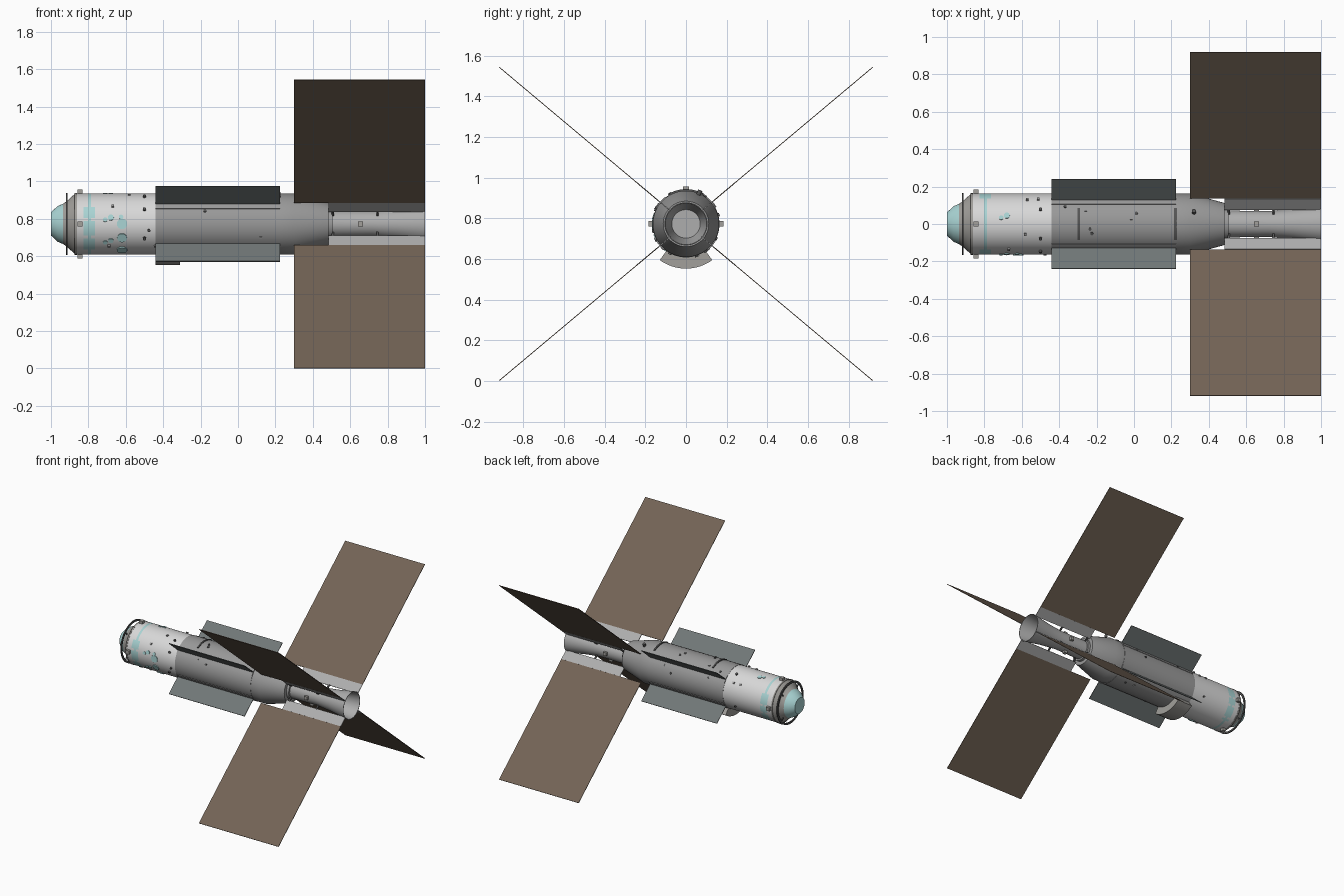
import bpy, bmesh, math, random
from mathutils import Matrix

AXIS_Z = 0.773   # height of the long axis of the station
R = 0.163        # main hull radius
WINGS = (40, 140, 220, 320)
random.seed(4)

cube = bpy.data.objects.get("Cube")
if cube:
    bpy.data.objects.remove(cube)


def material(name, r, g, b):
    m = bpy.data.materials.new(name)
    m.diffuse_color = (r, g, b, 1)
    m.use_nodes = True
    m.node_tree.nodes["Principled BSDF"].inputs["Base Color"].default_value = (r, g, b, 1)
    return m


WHITE = material("hull white", 0.69, 0.69, 0.69)
GREY = material("jacket grey", 0.32, 0.32, 0.32)
TUBE = material("tube grey", 0.42, 0.42, 0.42)
TEAL = material("pale teal", 0.40, 0.66, 0.66)
BROWN = material("panel brown", 0.17, 0.125, 0.092)
SLATE = material("radiator slate", 0.165, 0.185, 0.185)
DARK = material("dark fitting", 0.09, 0.09, 0.09)
TAN = material("fitting grey", 0.36, 0.35, 0.33)
parts = []


def finish(name, bm, mats):
    bmesh.ops.recalc_face_normals(bm, faces=bm.faces)
    mesh = bpy.data.meshes.new(name)
    bm.to_mesh(mesh)
    bm.free()
    for m in mats:
        mesh.materials.append(m)
    ob = bpy.data.objects.new(name, mesh)
    bpy.context.collection.objects.link(ob)
    parts.append(ob)
    return ob


def lathe(name, profile, mats, rule=None, start=0, sweep=360, closed=False, caps=False, steps=64):
    """Turn an (x, radius) profile about the long axis; rule(segment, angle) picks a material."""
    bm = bmesh.new()
    full = sweep == 360
    count = steps if full else steps + 1
    rings = []
    for i in range(count):
        a = math.radians(start + sweep * i / steps)
        rings.append([bm.verts.new((x, r * math.cos(a), AXIS_Z + r * math.sin(a))) for x, r in profile])
    n = len(profile)
    for i in range(steps):
        p, q = rings[i], rings[(i + 1) % count]
        for j in range(n if closed else n - 1):
            k = (j + 1) % n
            f = bm.faces.new((p[j], p[k], q[k], q[j]))
            if rule:
                f.material_index = rule(j, start + sweep * (i + 0.5) / steps)
    if closed and not full:
        bm.faces.new(rings[0])
        bm.faces.new(rings[-1])
    if caps:
        for j in (0, n - 1):
            f = bm.faces.new([ring[j] for ring in rings])
            f.material_index = rule(min(j, n - 2), 0) if rule else 0
    return finish(name, bm, mats)


def arc(name, x0, x1, r0, r1, mat, mid=0, half=180, steps=16):
    """Solid ring, or part of one centred on the angle mid."""
    profile = [(x0, r0), (x1, r0), (x1, r1), (x0, r1)]
    return lathe(name, profile, [mat], start=mid - half, sweep=2 * half, closed=True, steps=steps)


def radial(angle, x, r):
    return (Matrix.Translation((x, 0, AXIS_Z)) @ Matrix.Rotation(math.radians(angle), 4, "X")
            @ Matrix.Translation((0, r, 0)))


def box(name, x0, x1, r0, r1, thick, angle, mat):
    bm = bmesh.new()
    size = Matrix.Diagonal((x1 - x0, r1 - r0, thick, 1))
    bmesh.ops.create_cube(bm, size=1, matrix=radial(angle, (x0 + x1) / 2, (r0 + r1) / 2) @ size)
    return finish(name, bm, [mat])


def disc(name, x, angle, radius, mat, r=R, depth=0.009):
    bm = bmesh.new()
    turn = Matrix.Rotation(math.pi / 2, 4, "X")
    bmesh.ops.create_cone(bm, cap_ends=True, segments=16, radius1=radius, radius2=radius,
                          depth=depth, matrix=radial(angle, x, r) @ turn)
    return finish(name, bm, [mat])


# Nose: teal docking cap, then a grey shoulder
lathe("nose", [(-1, 0.062), (-0.965, 0.095), (-0.935, 0.108), (-0.915, 0.122), (-0.87, R)],
      [TEAL, TAN], lambda j, a: int(j > 1), caps=True)
arc("nose_hoop", -0.919, -0.911, 0.15, 0.165, DARK, steps=64)
for a in range(45, 360, 90):
    box("hoop_strut", -0.917, -0.911, 0.118, 0.152, 0.008, a, DARK)


# Forward hull with a patchy teal band, wider on the flanks
def band(j, a):
    s = math.sin(math.radians(a))
    wide = -0.9 < s < 0.55 and int(a / 5.625) % 6 != 0
    return int(j == 2 or (j in (1, 3) and wide))


lathe("forward_hull", [(-0.87, R), (-0.825, R), (-0.803, R), (-0.785, R), (-0.765, R), (-0.44, R)],
      [WHITE, TEAL], band)
arc("front_rim", -0.873, -0.862, 0.155, 0.165, TAN, steps=64)

# Jacketed mid hull and rear cone
lathe("mid_hull", [(-0.44, R), (-0.44, 0.165), (0.225, 0.165), (0.225, R), (0.3, R),
                   (0.485, 0.112), (0.485, 0.06)], [GREY])

# Tail tube, flared and open at the back
lathe("tail_tube", [(0.47, 0.072), (0.72, 0.069), (0.85, 0.082), (1, 0.106), (1, 0.102),
                    (0.85, 0.078), (0.8, 0.07)], [TUBE], caps=True)
arc("tail_collar", 0.485, 0.505, 0.06, 0.085, GREY, steps=48)

# Four wings: solar panel, root strip, radiator and its mount
for a in WINGS:
    box("solar_panel", 0.3, 1, 0.178, 1.2, 0.004, a, BROWN)
    box("panel_root_strip", 0.485, 1, 0.1, 0.178, 0.005, a, TUBE)
    box("radiator", -0.44, 0.225, 0.16, 0.313, 0.005, a, SLATE)
    arc("radiator_mount", -0.44, 0.225, 0.16, 0.168, GREY, a, 11, 6)
    for x in (0.5, 0.74):
        box("strip_brace", x, x + 0.012, 0.06, 0.105, 0.01, a, DARK)

# Belly fairing
arc("belly_fairing", -0.44, -0.31, 0.15, 0.22, TAN, 270, 36)

# Curved handrails over the top
for x in (-0.295, 0.22):
    arc("handrail", x - 0.006, x + 0.006, 0.162, 0.171, DARK, 90, 30)

# Square sensor blocks at the nose and on the tail
for a in range(0, 360, 90):
    box("nose_block", -0.859, -0.831, 0.155, 0.184, 0.028, a, TAN)
    box("tail_block", 0.642, 0.668, 0.06, 0.088, 0.026, a, TAN)

# Round teal portholes: x, angle, radius
for x, a, r in ((-0.62, 180, 0.028), (-0.62, 207, 0.026), (-0.62, 238, 0.028), (-0.625, 167, 0.012),
                (-0.68, 168, 0.016), (-0.71, 172, 0.012), (-0.68, 213, 0.014), (-0.71, 217, 0.012),
                (-0.68, 74, 0.016), (-0.71, 78, 0.012)):
    disc("porthole", x, a, r, TEAL)

# Small scattered fittings
for i in range(26):
    x = random.uniform(-0.74, 0.2)
    a = random.uniform(0, 360)
    if i % 2:
        disc("round_fitting", x, a, 0.008, DARK, 0.164, 0.014)
    else:
        box("square_fitting", x, x + 0.014, 0.16, 0.171, 0.014, a, GREY)
disc("rear_thruster", 0.32, 67, 0.011, DARK, 0.165, 0.03)
for a in (62, 118, 152, 208):
    disc("hull_thruster", -0.5, a, 0.009, DARK, 0.165, 0.016)

# Smooth the turned surfaces, keep hard edges
bpy.ops.object.select_all(action="DESELECT")
for ob in parts:
    ob.select_set(True)
bpy.context.view_layer.objects.active = parts[0]
bpy.ops.object.shade_smooth_by_angle(angle=math.radians(30))
